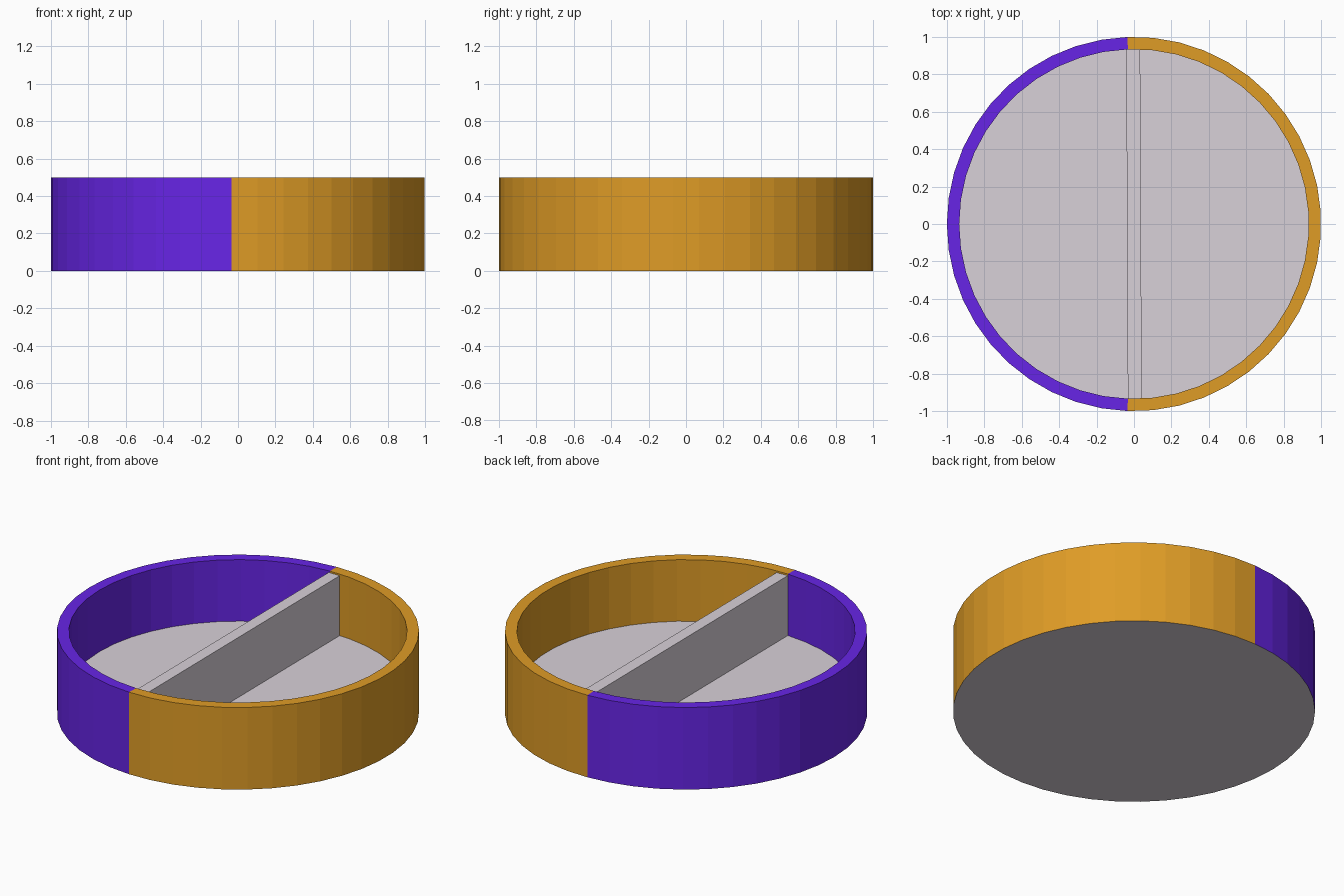
import bpy, bmesh, math

if "Cube" in bpy.data.objects:
    bpy.data.objects.remove(bpy.data.objects["Cube"])

SIDES = 45
R_OUT, R_IN = 1.0, 0.934
WALL_H, FLOOR_Z, DIVIDER_Z = 0.5, 0.125, 0.49


def material(name, rgb):
    lin = [(c / 255 / 12.92) if c < 11 else ((c / 255 + 0.055) / 1.055) ** 2.4 for c in rgb]
    m = bpy.data.materials.new(name)
    m.diffuse_color = (*lin, 1)
    m.use_nodes = True
    m.node_tree.nodes["Principled BSDF"].inputs["Base Color"].default_value = m.diffuse_color
    return m


purple = material("purple", (103, 37, 230))
orange = material("orange", (223, 156, 38))
grey = material("pale grey", (217, 209, 217))


def finish(bm, name, mat):
    bmesh.ops.recalc_face_normals(bm, faces=bm.faces)
    me = bpy.data.meshes.new(name)
    bm.to_mesh(me)
    bm.free()
    me.materials.append(mat)
    ob = bpy.data.objects.new(name, me)
    bpy.context.collection.objects.link(ob)
    return ob


def point(r, i, z):
    # corner i of the regular polygon, starting at -x
    a = math.pi + i * math.tau / SIDES
    return (r * math.cos(a), r * math.sin(a), z)


# Curved wall halves: outer side, rim and inner side of a range of polygon sides
def wall(name, first, count, mat):
    bm = bmesh.new()
    rows = [[bm.verts.new(point(r, first + k, z)) for k in range(count + 1)]
            for r, z in ((R_OUT, 0), (R_OUT, WALL_H), (R_IN, WALL_H), (R_IN, FLOOR_Z))]
    for a, b in zip(rows, rows[1:]):
        for k in range(count):
            bm.faces.new((a[k], a[k + 1], b[k + 1], b[k]))
    ob = finish(bm, name, mat)
    # make sure normals point outwards (first face is an outer side)
    f = ob.data.polygons[0]
    if f.normal.dot(f.center) < 0:
        ob.data.flip_normals()
    return ob


wall("left_wall", -11, 22, purple)
wall("right_wall", 11, 23, orange)

# Base: full-width underside with a raised inner floor
bm = bmesh.new()
under = [bm.verts.new(point(R_OUT, i, 0)) for i in range(SIDES)]
floor = [bm.verts.new(point(R_IN, i, FLOOR_Z)) for i in range(SIDES)]
bm.faces.new(under)
bm.faces.new(floor)
for i in range(SIDES):
    j = (i + 1) % SIDES
    bm.faces.new((under[i], under[j], floor[j], floor[i]))
finish(bm, "base", grey)

# Divider across the middle, just below the rim
bm = bmesh.new()
bmesh.ops.create_cube(bm, size=1)
bmesh.ops.scale(bm, vec=(0.074, 1.88, DIVIDER_Z - 0.1), verts=bm.verts)
divider = finish(bm, "divider", grey)
divider.location = (0, 0, (DIVIDER_Z + 0.1) / 2)
divider.rotation_euler.z = 0.0045
